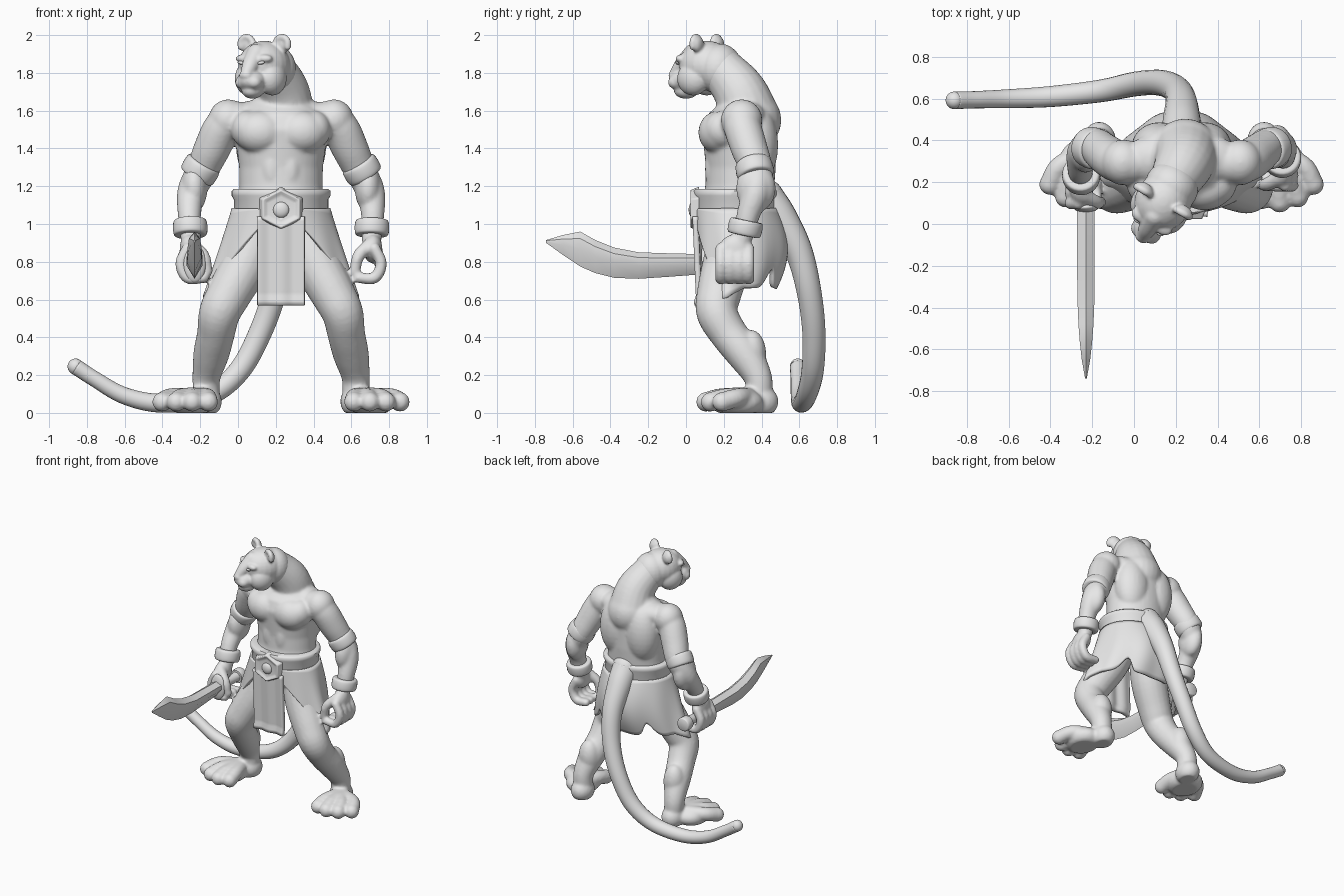
import bpy, bmesh, math
from math import sin, cos, pi, exp
from mathutils import Vector, Matrix

if "Cube" in bpy.data.objects:
    bpy.data.objects.remove(bpy.data.objects["Cube"])

C = 0.228          # the body's own mirror line in x
SIDES = (1, -1)

grey = bpy.data.materials.new("plain_grey")
grey.use_nodes = True
grey.diffuse_color = (0.8, 0.8, 0.8, 1)
grey.node_tree.nodes["Principled BSDF"].inputs["Base Color"].default_value = (0.8, 0.8, 0.8, 1)


def finish(bm, name, voxel=0, smooth=0, sharp=None):
    bmesh.ops.recalc_face_normals(bm, faces=bm.faces)
    me = bpy.data.meshes.new(name)
    bm.to_mesh(me)
    bm.free()
    me.materials.append(grey)
    me.shade_smooth()
    if sharp:
        me.set_sharp_from_angle(angle=math.radians(sharp))
    ob = bpy.data.objects.new(name, me)
    bpy.context.collection.objects.link(ob)
    if voxel:
        m = ob.modifiers.new("fuse", "REMESH")
        m.mode, m.voxel_size, m.use_smooth_shade = "VOXEL", voxel, True
    if smooth:
        m = ob.modifiers.new("soften", "SMOOTH")
        m.factor, m.iterations = 0.5, smooth
    return ob


def skin(bm, rings):
    loops = [[bm.verts.new(p) for p in r] for r in rings]
    n = len(loops[0])
    for a, b in zip(loops, loops[1:]):
        for i in range(n):
            bm.faces.new((a[i], a[(i + 1) % n], b[(i + 1) % n], b[i]))
    bm.faces.new(loops[0][::-1])
    bm.faces.new(loops[-1])


def ball(bm, c, r, frame=Matrix()):
    r = r if isinstance(r, tuple) else (r, r, r)
    m = frame @ Matrix.Translation(c) @ Matrix.Diagonal((*r, 1))
    bmesh.ops.create_uvsphere(bm, u_segments=24, v_segments=16, radius=1, matrix=m)


def tube(bm, pts, sub=5, seg=20, rounded=True):
    """Swept round limb through (x, y, z, radius) points."""
    p = [Vector(q) for q in pts]
    ext = [2 * p[0] - p[1]] + p + [2 * p[-1] - p[-2]]
    path = []
    for a, b, c, d in zip(ext, ext[1:], ext[2:], ext[3:]):
        for k in range(sub):
            t = k / sub
            path.append(b + (c - a) * (t / 2) + (2 * a - 5 * b + 4 * c - d) * (t * t / 2)
                        + (3 * b - a - 3 * c + d) * (t ** 3 / 2))
    path.append(p[-1])
    rings, side = [], Vector((0.83, 0.31, 0.17))
    for i, q in enumerate(path):
        tan = (path[min(i + 1, len(path) - 1)].xyz - path[max(i - 1, 0)].xyz).normalized()
        side = (side - tan * side.dot(tan)).normalized()
        up = tan.cross(side)
        rings.append([q.xyz + (side * cos(2 * pi * k / seg) + up * sin(2 * pi * k / seg)) * q.w
                      for k in range(seg)])
    skin(bm, rings)
    if rounded:
        for q in (p[0], p[-1]):
            ball(bm, q.xyz, q.w)


def loft(bm, sections, seg=40):
    """Stacked ellipses: (z, half width, centre y, half depth)."""
    skin(bm, [[(C + rx * cos(2 * pi * k / seg), cy + ry * sin(2 * pi * k / seg), z)
               for k in range(seg)] for z, rx, cy, ry in sections])


def sheet(name, f, nu, nv, thick):
    bm = bmesh.new()
    g = [[bm.verts.new(f(i / nu, j / nv)) for j in range(nv + 1)] for i in range(nu + 1)]
    for i in range(nu):
        for j in range(nv):
            bm.faces.new((g[i][j], g[i + 1][j], g[i + 1][j + 1], g[i][j + 1]))
    m = finish(bm, name, sharp=50).modifiers.new("thickness", "SOLIDIFY")
    m.thickness, m.offset = thick, 0


def place(s, x, y, z):
    """Offset from the mirror line; the sword arm reaches further forward."""
    if s < 0 and z > 0.6 and x > 0.35:
        y -= 0.085 * min(1, max(0, (1.25 - z) / 0.25))
    return (C + s * x, y, z)


def limb(bm, s, pts):
    tube(bm, [(*place(s, *q[:3]), q[3]) for q in pts])


# Body: torso, muscles, arms, hands, legs and feet fused together
bm = bmesh.new()
loft(bm, [(0.92, .2, .27, .17), (1.1, .23, .27, .19), (1.2, .22, .285, .183), (1.3, .222, .29, .185),
          (1.4, .235, .285, .19), (1.5, .245, .28, .195), (1.58, .235, .28, .165), (1.64, .17, .3, .12),
          (1.7, .1, .31, .1)])
tube(bm, [(.245, .34, 1.55, .165), (.237, .285, 1.70, .142), (.185, .19, 1.82, .118)])
for s in SIDES:
    def blob(x, y, z, r):
        ball(bm, place(s, x, y, z), r)

    blob(.11, .175, 1.485, (.135, .11, .115))       # chest
    blob(.175, .2, 1.5, (.09, .105, .1))
    blob(.13, .31, 1.57, (.15, .115, .085))         # shoulder slope
    blob(.105, .37, 1.42, (.135, .118, .22))        # back
    blob(.28, .295, 1.55, (.105, .11, .11))         # shoulder
    blob(.46, .37, 1.19, (.07, .105, .13))          # forearm
    blob(.048, .155, 1.29, (.06, .055, .13))        # stomach
    limb(bm, s, [(.24, .29, 1.55, .10), (.31, .30, 1.51, .1), (.365, .335, 1.40, .097), (.42, .375, 1.28, .085),
                 (.475, .37, 1.17, .075), (.485, .33, 1.05, .062), (.48, .31, .96, .055), (.48, .28, .88, .05)])
    # Hand with curled fingers and thumb
    blob(.485, .265, .87, (.052, .088, .078))
    for i in range(4):
        y = .185 + .049 * i
        limb(bm, s, [(.495, y, .87, .031), (.53, y, .79, .031), (.495, y, .715, .031), (.41, y, .715, .029)])
    limb(bm, s, [(.47, .22, .89, .037), (.41, .19, .83, .033), (.39, .19, .75, .029)])
    # Leg
    limb(bm, s, [(.13, .27, .98, .135), (.185, .22, .8, .13), (.275, .175, .63, .118), (.325, .165, .53, .11),
                 (.345, .225, .42, .1), (.37, .31, .31, .095), (.395, .38, .19, .075), (.395, .39, .09, .07)])
    blob(.37, .345, .31, (.08, .08, .13))
    # Foot and toes
    blob(.395, .395, .06, (.082, .095, .085))
    blob(.475, .27, .055, (.12, .14, .08))
    for x, y in ((.385, .122), (.47, .105), (.555, .13), (.63, .19)):
        limb(bm, s, [(.43, .34, .08, .055), (.42 + (x - .42) * .75, y + .09, .082, .05), (x, y, .058, .052)])
for v in bm.verts:
    v.co.z = max(v.co.z, 0)
finish(bm, "body", voxel=0.0105, smooth=7)

# Head, turned toward the sword arm
turn = Matrix.Translation((.135, .1, 1.83)) @ Matrix.Rotation(math.radians(-30), 4, "Z")
bm = bmesh.new()
ball(bm, (0, .01, .01), (.135, .15, .13))
ball(bm, (0, .09, -.01), (.13, .12, .135))
ball(bm, (0, -.12, -.07), (.078, .09, .058))
ball(bm, (0, -.115, -.125), (.055, .068, .042))
tube(bm, [(0, -.07, .07, .055), (0, -.135, .012, .046), (0, -.178, -.035, .034)])
ball(bm, (0, -.195, -.043), (.034, .022, .022))
for s in SIDES:
    ball(bm, (s * .072, -.03, -.06), (.07, .09, .09))       # cheek
    ball(bm, (s * .034, -.158, -.08), (.042, .042, .036))   # muzzle pad
    ball(bm, (s * .06, -.1, .045), (.05, .035, .024))       # brow
    ball(bm, (s * .108, .02, .12), (.045, .026, .045))      # ear and its rim
    tube(bm, [(s * .108 + .038 * cos(a), .008, .122 + .038 * sin(a), .018)
              for a in (-.4, .4, 1.2, 1.94, 2.74, 3.54)])
bm.transform(turn)
finish(bm, "head", voxel=0.008, smooth=5)

bm = bmesh.new()
for s in SIDES:
    ball(bm, (s * .062, -.13, .012), (.024, .012, .009), turn @ Matrix.Rotation(s * -.18, 4, "Y"))
finish(bm, "eyes")

# Tail sweeping down and out to the side
bm = bmesh.new()
tube(bm, [(.228, .42, 1.14, .1), (.228, .5, 1.03, .092), (.225, .595, .86, .075), (.195, .65, .65, .067),
          (.12, .677, .43, .063), (.005, .67, .22, .06), (-.16, .637, .09, .055), (-.4, .61, .051, .051),
          (-.6, .6, .09, .046), (-.76, .595, .18, .042), (-.86, .592, .245, .043)], sub=8)
finish(bm, "tail", smooth=3)


# Arm bands and wrist cuffs
def band(name, s, a, b, r):
    a, b = Vector(place(s, *a)), Vector(place(s, *b))
    bm = bmesh.new()
    tube(bm, [(*a.lerp(b, t), r * k) for t, k in
              ((0, .75), (.03, .93), (.2, 1), (.5, 1.02), (.8, 1), (.97, .93), (1, .75))],
         sub=2, seg=28, rounded=False)
    finish(bm, name, sharp=60)


for s, side in zip(SIDES, ("left", "right")):
    band(side + "_arm_band", s, (.405, .355, 1.325), (.45, .372, 1.25), .098)
    band(side + "_wrist_cuff", s, (.482, .322, 1.02), (.48, .305, .94), .09)

# Belt with a six-sided buckle and a round boss
bm = bmesh.new()
loft(bm, [(1.04, .22, .265, .19), (1.04, .243, .265, .21), (1.06, .25, .265, .218), (1.13, .25, .265, .215),
          (1.15, .262, .265, .224), (1.175, .262, .265, .224), (1.185, .25, .265, .216), (1.185, .21, .28, .17)], 48)
finish(bm, "belt", sharp=50)

bm = bmesh.new()
bmesh.ops.create_cone(bm, cap_ends=True, segments=6, radius1=.12, radius2=.1, depth=.05,
                      matrix=Matrix.Translation((C, .045, 1.08)) @ Matrix.Diagonal((1.12, 1, 1, 1))
                      @ Matrix.Rotation(pi / 2, 4, "X"))
bm.normal_update()
front = min(bm.faces, key=lambda f: f.normal.y)
bmesh.ops.inset_region(bm, faces=[front], thickness=.028)
bmesh.ops.translate(bm, verts=front.verts, vec=(0, .015, 0))
m = finish(bm, "buckle", sharp=40).modifiers.new("soft_edges", "BEVEL")
m.width, m.segments = .008, 3
bm = bmesh.new()
ball(bm, (C, .036, 1.075), (.042, .022, .042))
finish(bm, "buckle_boss")


# Front cloth panel and open-fronted skirt
def panel(u, v):
    hem = .01 if v > .9 else 0
    return (C + (u - .5) * .25, .055 + .02 * v - hem - .006 * cos(4 * pi * u), 1.04 - .47 * v)


def drape(u, v):
    th = .4 + (2 * pi - .8) * u
    t = min(th, 2 * pi - th)
    fall = min(1, max(0, t - .4) / .85)
    rear = max(0, t - 1.25)
    low = .98 - .38 * fall ** 1.2 + .06 * min(1, rear * 2) + .1 * exp(-((t - 2.4) / .17) ** 2)
    z = 1.08 + (low - 1.08) * v
    k = (1.08 - z) / .48
    pleat = 1 + .03 * k * cos(9 * t)
    depth = .215 if cos(t) > 0 else .215 + .06 * sin(k * pi) - .04 * k * k
    width = .25 + .165 * k - .09 * k * min(1, rear)
    return (C + width * sin(th) * pleat, .265 - depth * cos(t) * pleat, z)


sheet("front_cloth", panel, 24, 20, .03)
sheet("skirt", drape, 120, 16, .024)

# Curved sword: (y, top, bottom, half thickness) along the blade
X = -.23
bm = bmesh.new()
rings = []
for y, hi, lo, t in ((-.74, .915, .9, .004), (-.65, .942, .835, .02), (-.56, .96, .775, .03), (-.48, .915, .74, .036),
                     (-.38, .875, .715, .04), (-.25, .85, .71, .042), (-.1, .845, .72, .042), (.1, .84, .735, .042)):
    h = hi - lo
    rings.append([(X, y, hi), (X + t, y, hi - .2 * h), (X + t, y, lo + .5 * h), (X, y, lo),
                  (X - t, y, lo + .5 * h), (X - t, y, hi - .2 * h)])
skin(bm, rings)
finish(bm, "sword_blade", sharp=40)

bm = bmesh.new()
ball(bm, (X, .08, .79), (.06, .025, .1))
tube(bm, [(X, y, .785, r) for y, r in ((.08, .034), (.29, .034), (.3, .044), (.315, .052), (.36, .052), (.37, .044))],
     sub=2, rounded=False)
finish(bm, "sword_hilt", sharp=40)
